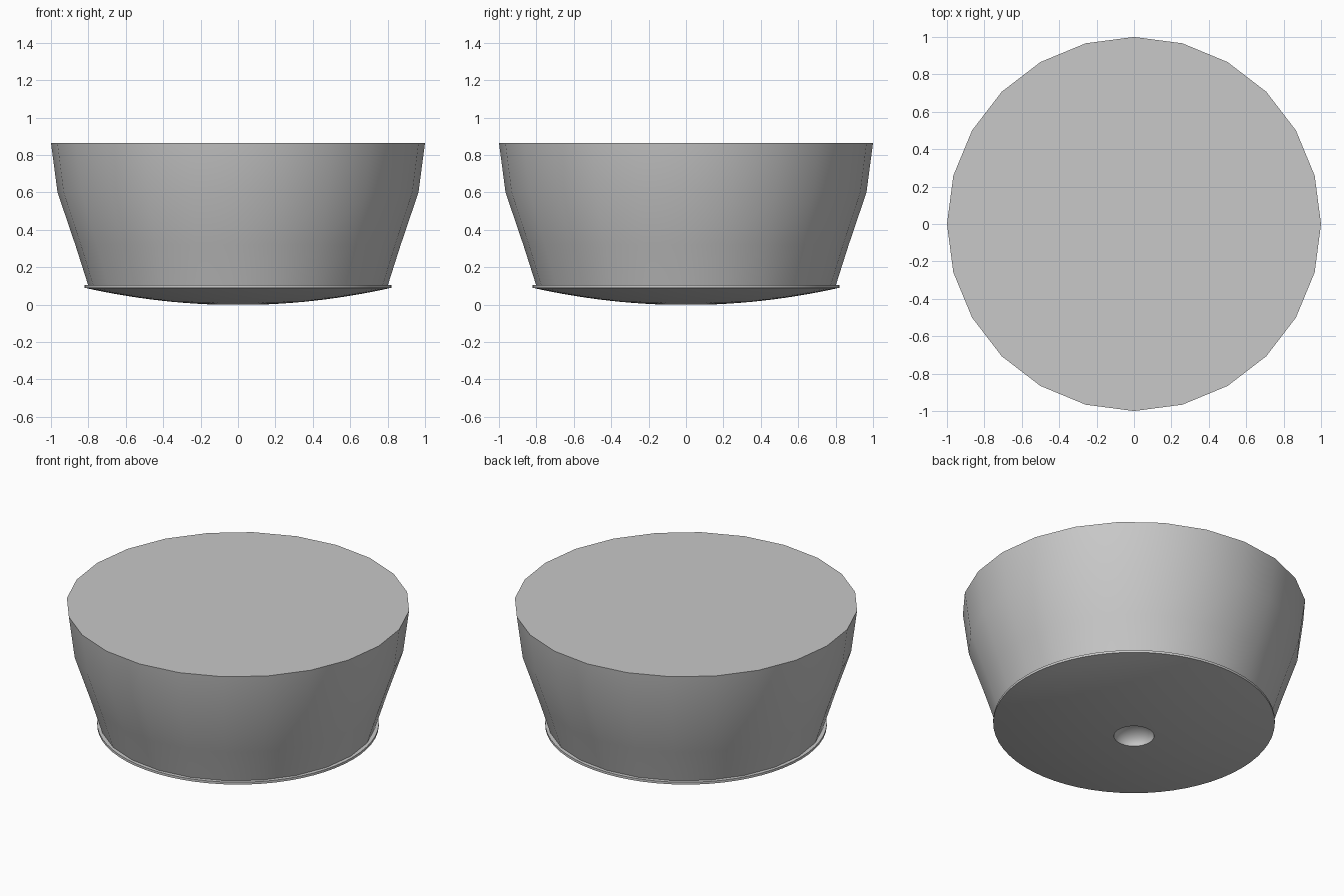
import bpy
import bmesh
import math

cube = bpy.data.objects.get("Cube")
if cube:
    bpy.data.objects.remove(cube, do_unlink=True)

grey = bpy.data.materials.new("light grey")
grey.use_nodes = True
COLOUR = (0.58, 0.58, 0.58, 1.0)
grey.diffuse_color = COLOUR
grey.node_tree.nodes["Principled BSDF"].inputs["Base Color"].default_value = COLOUR


def lathe(name, profile, sides):
    """Turn an (r, z) profile, listed bottom to top, into a closed solid."""
    bm = bmesh.new()
    rings = []
    for r, z in profile:
        if r == 0:
            rings.append([bm.verts.new((0, 0, z))] * sides)
            continue
        angles = [2 * math.pi * i / sides for i in range(sides)]
        rings.append([bm.verts.new((r * math.cos(a), r * math.sin(a), z)) for a in angles])
    for low, high in zip(rings, rings[1:]):
        for i in range(sides):
            j = (i + 1) % sides
            corners = dict.fromkeys((low[i], low[j], high[j], high[i]))
            bm.faces.new(list(corners))
    # Flat caps on open ends
    for ring, r in ((rings[0], profile[0][0]), (rings[-1], profile[-1][0])):
        if r > 0:
            bm.faces.new(ring)
    bmesh.ops.recalc_face_normals(bm, faces=bm.faces)
    mesh = bpy.data.meshes.new(name)
    bm.to_mesh(mesh)
    bm.free()
    mesh.materials.append(grey)
    obj = bpy.data.objects.new(name, mesh)
    bpy.context.collection.objects.link(obj)
    bpy.ops.object.select_all(action="DESELECT")
    obj.select_set(True)
    bpy.context.view_layer.objects.active = obj
    bpy.ops.object.shade_smooth_by_angle(angle=math.radians(30))
    return obj


# Flared body with a flat top
lathe("body", [(0.80, 0.10), (0.87, 0.32), (0.965, 0.60), (1.0, 0.865)], 24)

# Shallow domed base with a central dimple and a thin rim
HOLE, RIM, RISE = 0.117, 0.82, 0.09
DEPTH = 0.08
dimple = [(HOLE * math.sin(t), DEPTH * math.cos(t))
          for t in (math.pi / 2 * i / 8 for i in range(8))]
dome = []
for i in range(13):
    r = HOLE + (RIM - HOLE) * i / 12
    dome.append((r, RISE * (r * r - HOLE ** 2) / (RIM ** 2 - HOLE ** 2)))
rim = [(RIM, 0.105), (0, 0.105)]
lathe("domed_base", dimple + dome + rim, 64)
